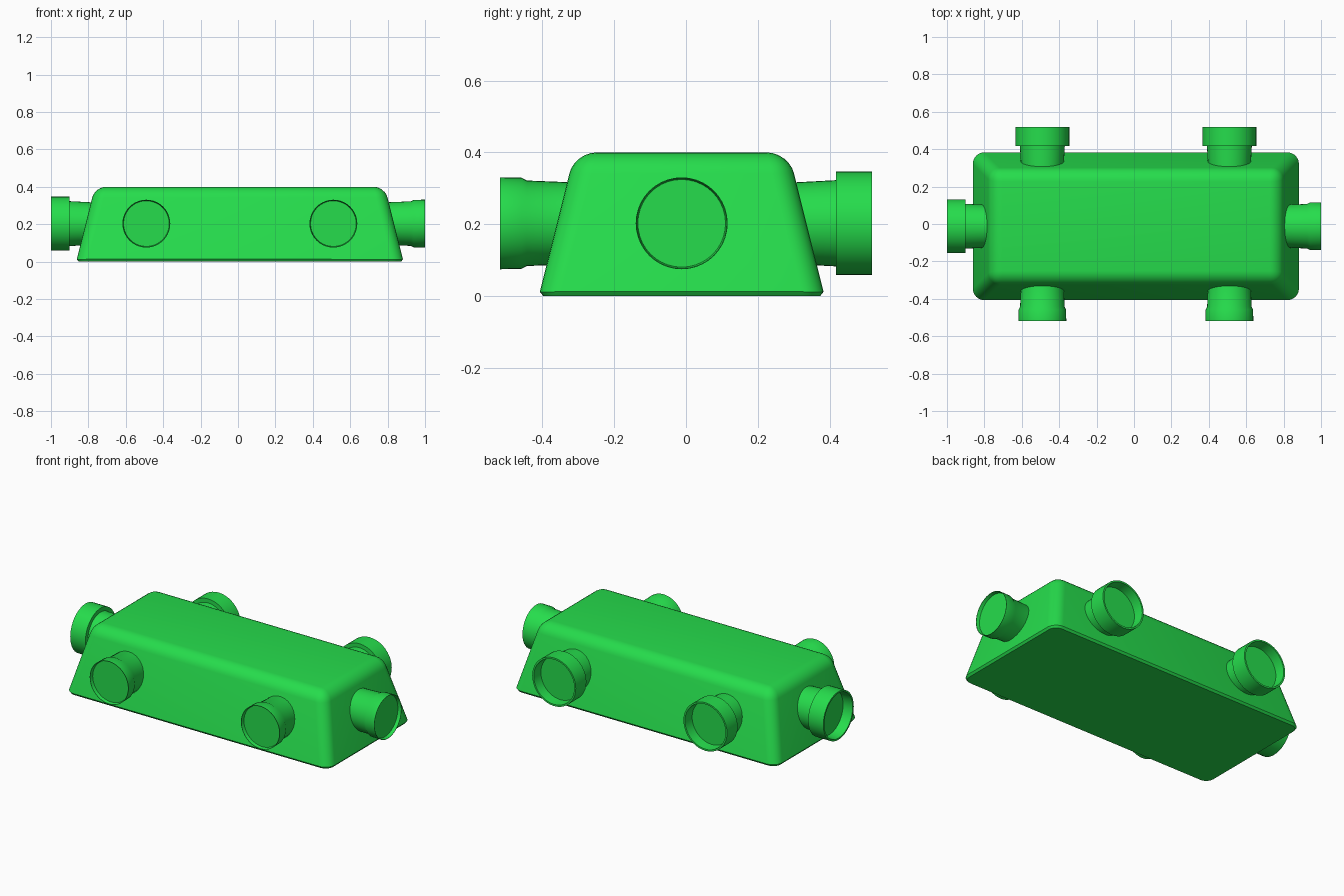
import bpy
import bmesh
from math import cos, sin, tau, pi, radians
from mathutils import Matrix, Vector

cube = bpy.data.objects.get("Cube")
if cube:
    bpy.data.objects.remove(cube)

green = bpy.data.materials.new("bright green")
green.use_nodes = True
COLOUR = (0.019, 0.72, 0.072, 1)
green.diffuse_color = COLOUR
green.node_tree.nodes["Principled BSDF"].inputs["Base Color"].default_value = COLOUR

CENTRE = Vector((0.01, -0.012, 0))
HEIGHT = 0.4


def finish(bm, name):
    bmesh.ops.recalc_face_normals(bm, faces=bm.faces)
    mesh = bpy.data.meshes.new(name)
    bm.to_mesh(mesh)
    bm.free()
    mesh.materials.append(green)
    obj = bpy.data.objects.new(name, mesh)
    bpy.context.collection.objects.link(obj)
    bpy.ops.object.select_all(action="DESELECT")
    obj.select_set(True)
    bpy.context.view_layer.objects.active = obj
    bpy.ops.object.shade_smooth_by_angle(angle=radians(30))
    return obj


def lathe(name, profile, matrix, sides=40):
    """Revolve (radius, distance) points around local z, capping both ends."""
    bm = bmesh.new()
    rings = [[bm.verts.new((r * cos(tau * i / sides), r * sin(tau * i / sides), d))
              for i in range(sides)] for r, d in profile]
    for a, b in zip(rings, rings[1:]):
        for i in range(sides):
            j = (i + 1) % sides
            bm.faces.new((a[i], a[j], b[j], b[i]))
    bm.faces.new(rings[0])
    bm.faces.new(rings[-1])
    bm.transform(matrix)
    return finish(bm, name)


# Body: tapered block with rounded top and corners, chamfered base
bm = bmesh.new()
bmesh.ops.create_cube(bm, size=2)
for v in bm.verts:
    top = v.co.z > 0
    v.co.x *= 0.775 if top else 0.875
    v.co.y *= 0.298 if top else 0.398
    v.co.z = HEIGHT if top else 0
    v.co += CENTRE
rounded = [e for e in bm.edges if max(v.co.z for v in e.verts) > 0.1]
bmesh.ops.bevel(bm, geom=rounded, offset=0.06, segments=6, profile=0.5, affect="EDGES")
base = [e for e in bm.edges if all(v.co.z < 0.001 for v in e.verts)]
bmesh.ops.bevel(bm, geom=base, offset=0.013, segments=1, affect="EDGES")
finish(bm, "body")

# Connector profiles: distance runs outward, zero at the tip
plug = [(0.112, -0.25), (0.119, -0.075), (0.127, -0.06), (0.128, 0),
        (0.126, 0), (0.122, -0.02)]
socket = [(0.112, -0.25), (0.12, -0.1), (0.144, -0.1), (0.144, 0),
          (0.134, 0), (0.129, -0.06)]


def connector(name, profile, tip, turn):
    # Local z is turned to face outward, at the given heading
    matrix = (Matrix.Translation(tip) @ Matrix.Rotation(turn, 4, "Z")
              @ Matrix.Rotation(pi / 2, 4, "Y"))
    lathe(name, profile, matrix)


MID = 0.203
for side, offset in (("left", 0.5), ("right", -0.5)):
    x = CENTRE.x + offset
    connector(f"front_{side}_plug", plug, (x, -0.518, MID), -pi / 2)
    connector(f"back_{side}_socket", socket, (x, 0.518, MID), pi / 2)
connector("left_end_plug", plug, (1, CENTRE.y, MID), 0)
connector("right_end_socket", socket, (-1, CENTRE.y, MID), pi)
